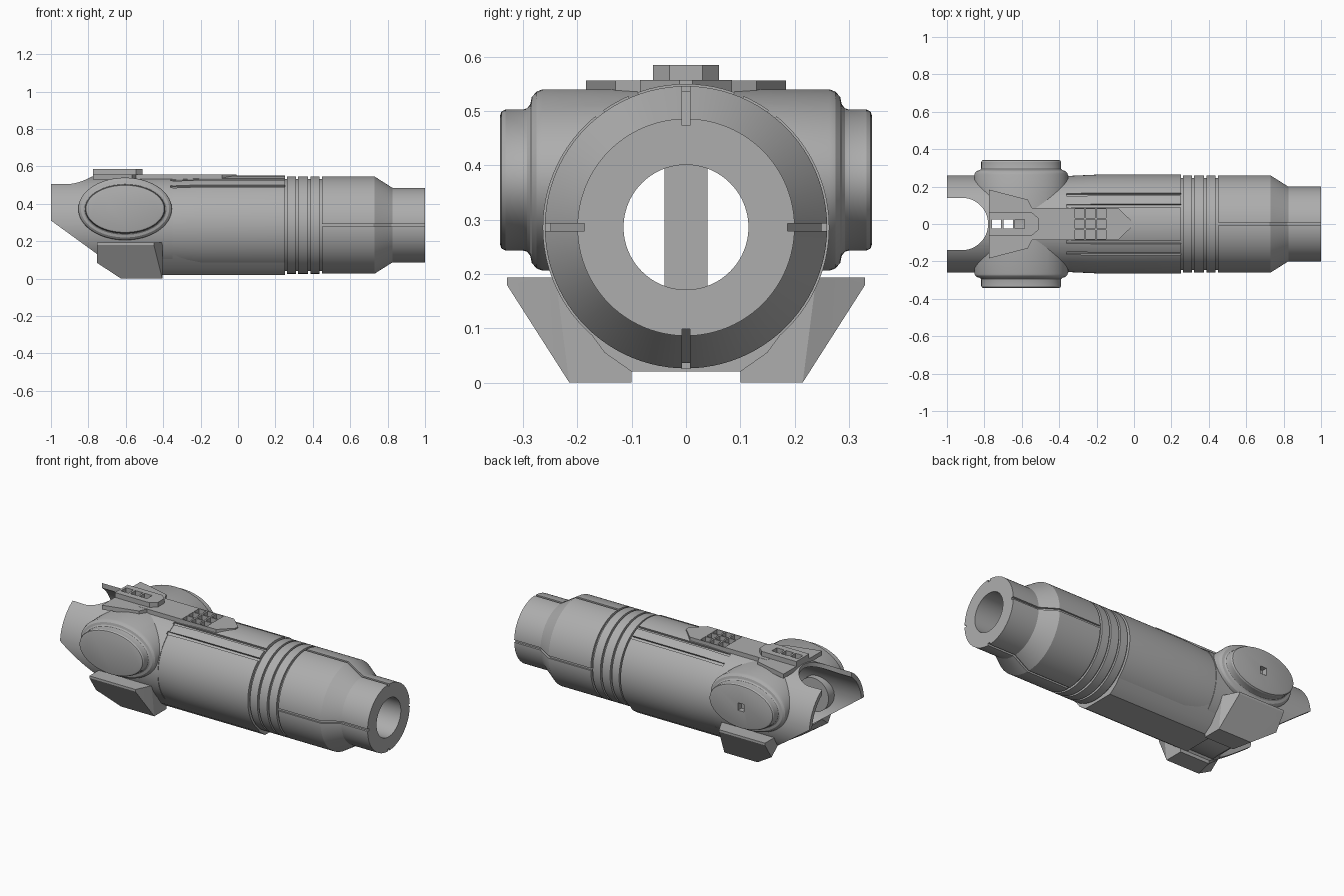
import bpy, bmesh, math
from mathutils import Matrix

if "Cube" in bpy.data.objects:
    bpy.data.objects.remove(bpy.data.objects["Cube"])

CZ = 0.286          # height of the barrel axis
gray = bpy.data.materials.new("neutral_gray")
gray.diffuse_color = (0.42, 0.42, 0.42, 1)
gray.use_nodes = True
gray.node_tree.nodes["Principled BSDF"].inputs["Base Color"].default_value = gray.diffuse_color


def finish(name, bm):
    bmesh.ops.recalc_face_normals(bm, faces=bm.faces)
    me = bpy.data.meshes.new(name)
    bm.to_mesh(me)
    bm.free()
    ob = bpy.data.objects.new(name, me)
    bpy.context.collection.objects.link(ob)
    me.materials.append(gray)
    return ob


def lathe(name, prof, n=96):
    """Closed (x, r) loop spun round the barrel axis."""
    bm = bmesh.new()
    rings = []
    for i in range(n):
        a = 2 * math.pi * i / n
        rings.append([bm.verts.new((x, r * math.cos(a), CZ + r * math.sin(a))) for x, r in prof])
    for i in range(n):
        p, q = rings[i], rings[(i + 1) % n]
        for j in range(len(prof)):
            k = (j + 1) % len(prof)
            bm.faces.new((p[j], p[k], q[k], q[j]))
    return finish(name, bm)


def prism(name, pts, a, b, axis):
    """Polygon extruded from a to b along the given axis."""
    put = {'x': lambda u, v, w: (w, u, v), 'y': lambda u, v, w: (u, w, v),
           'z': lambda u, v, w: (u, v, w)}[axis]
    bm = bmesh.new()
    lo = [bm.verts.new(put(u, v, a)) for u, v in pts]
    hi = [bm.verts.new(put(u, v, b)) for u, v in pts]
    bm.faces.new(lo)
    bm.faces.new(hi)
    for i in range(len(pts)):
        j = (i + 1) % len(pts)
        bm.faces.new((lo[i], lo[j], hi[j], hi[i]))
    return finish(name, bm)


def box(name, x0, x1, y0, y1, z0, z1):
    return prism(name, [(x0, y0), (x1, y0), (x1, y1), (x0, y1)], z0, z1, 'z')


def roll(ob, angle):
    """Turn an object round the barrel axis."""
    c = Matrix.Translation((0, 0, CZ))
    ob.data.transform(c @ Matrix.Rotation(angle, 4, 'X') @ c.inverted())
    return ob


def cut(ob, cutters):
    for c in cutters:
        m = ob.modifiers.new("cut", 'BOOLEAN')
        m.operation, m.solver, m.object = 'DIFFERENCE', 'EXACT', c
    dg = bpy.context.evaluated_depsgraph_get()
    me = bpy.data.meshes.new_from_object(ob.evaluated_get(dg))
    ob.modifiers.clear()
    ob.data = me


def sym(half):
    """Mirror half an outline (u, v>0) across v = 0."""
    return half + [(u, -v) for u, v in reversed(half) if v > 0]


# barrel shell: outer profile with ridges and cone, then bore and rear hollow
barrel = lathe("barrel", [
    (-1, .26), (-.35, .26), (-.35, .257), (-.2, .264), (.25, .264), (.25, .246), (.262, .246),
    (.262, .26), (.31, .26), (.31, .246), (.322, .246), (.322, .26), (.375, .26), (.375, .246),
    (.387, .246), (.387, .26), (.437, .26), (.437, .246), (.45, .246), (.45, .26), (.73, .26),
    (.825, .2), (1, .2), (1, .115), (-.45, .115), (-.45, .235), (-1, .235)])

# cutters
bore = lathe("bore_cutter", [(-1.2, .235), (-.45, .235), (-.45, .115), (.5, .115),
                             (.5, .001), (-1.2, .001)])
arc = [(-.92 + .14 * math.cos(t * math.pi / 32), .14 * math.sin(t * math.pi / 32)) for t in range(17)]
notch = prism("notch_cutter", sym(arc + [(-1.2, .135)]), -.2, 1, 'z')
slant = prism("slant_cutter", [(-1.1, .383), (-.6, .02), (-.6, -.2), (-1.1, -.2)], -.6, .6, 'y')
windows = [box("window_cutter", x, x + .05, -.024, .024, .3, .8) for x in (-.76, -.698, -.636)]
pockets = [box("pocket_cutter", -.315 + .058 * i, -.267 + .058 * i,
               -.08 + .056 * j, -.032 + .056 * j, .525, .7) for i in range(3) for j in range(3)]
slots = [roll(prism("slot_cutter", [(.44, .25 + CZ), (.725, .25 + CZ), (.82, .187 + CZ), (1.1, .187 + CZ),
                                    (1.1, .4 + CZ), (.44, .4 + CZ)], -.007, .007, 'y'), k * math.pi / 2)
         for k in range(4)]
grooves = [roll(box("groove_cutter", -.36, .251, -.009, .009, CZ + .25, CZ + .3), s * a)
           for s in (1, -1) for a in (.38, .65)]
cut(barrel, [notch, slant] + windows + pockets + slots + grooves)


# oval side hubs with stepped caps
def hub(name, side):
    prof = [(0, .03), (0, .264), (.004, .275), (.014, .284), (.028, .287), (.035, .293),
            (.037, .3), (.037, .332), (.041, .34), (.05, .343)]
    n, bm, rings = 80, bmesh.new(), []
    for o, y in prof:
        rings.append([bm.verts.new((-.604 + (.25 - o) * math.cos(2 * math.pi * i / n), side * y,
                                    .373 + (.167 - o) * math.sin(2 * math.pi * i / n))) for i in range(n)])
    for p, q in zip(rings, rings[1:]):
        for i in range(n):
            bm.faces.new((p[i], p[(i + 1) % n], q[(i + 1) % n], q[i]))
    bm.faces.new(rings[0])
    bm.faces.new(rings[-1])
    return finish(name, bm)


front_hub, back_hub = hub("front_hub", -1), hub("back_hub", 1)
socket = box("socket_cutter", -.625, -.585, .31, .5, .35, .395)
cut(front_hub, [bore, notch, slant] + windows)
cut(back_hub, [bore, notch, slant, socket] + windows)

# top plates and window block
arrow_plate = prism("arrow_plate", sym([(-.503, 0), (-.567, .13), (-.775, .184)]), .53, .556, 'z')
window_block = prism("window_block", sym([(-.51, .03), (-.545, .061), (-.775, .061)]), .55, .585, 'z')
grid_plate = prism("grid_plate", sym([(-.008, .012), (-.085, .085), (-.6, .085)]), .525, .557, 'z')
for p in (arrow_plate, window_block):
    cut(p, windows)
cut(grid_plate, pockets + windows)

# faceted keel under the barrel
keel = prism("keel", [(.205, .13), (.15, .055), (.1, .02), (-.1, .02), (-.15, .055), (-.205, .13)],
             -.45, .25, 'x')

# swept feet on both sides
for s, name in ((-1, "front_foot"), (1, "back_foot")):
    bm = bmesh.new()
    for x, y, z in [(-.755, .33, .193), (-.45, .33, .193), (-.755, .33, .18), (-.45, .33, .18),
                    (-.755, .24, .193), (-.405, .24, .193), (-.405, .215, 0), (-.405, .225, .16),
                    (-.625, .215, 0), (-.755, .268, .085), (-.755, .21, .13), (-.405, .1, 0),
                    (-.405, .1, .02), (-.6, .1, 0), (-.6, .1, .02)]:
        bm.verts.new((x, s * y, z))
    r = bmesh.ops.convex_hull(bm, input=bm.verts)
    bmesh.ops.delete(bm, geom=[v for v in r["geom_interior"] if isinstance(v, bmesh.types.BMVert)],
                     context='VERTS')
    bmesh.ops.dissolve_limit(bm, angle_limit=.01, verts=bm.verts, edges=bm.edges)
    finish(name, bm)

# inner post and round bosses inside the rear hollow
box("inner_post", -.58, -.5, -.04, .04, .05, .53)
ring = [(-.72 + .1 * math.cos(t * math.pi / 24), .28 + .1 * math.sin(t * math.pi / 24)) for t in range(48)]
for s, name in ((-1, "front_inner_boss"), (1, "back_inner_boss")):
    prism(name, ring, s * .18, s * .235, 'y')

# remove the cutters and shade
for ob in list(bpy.data.objects):
    if "cutter" in ob.name:
        bpy.data.objects.remove(ob)
bpy.ops.object.select_all(action='SELECT')
bpy.context.view_layer.objects.active = barrel
bpy.ops.object.shade_smooth_by_angle(angle=math.radians(25))
